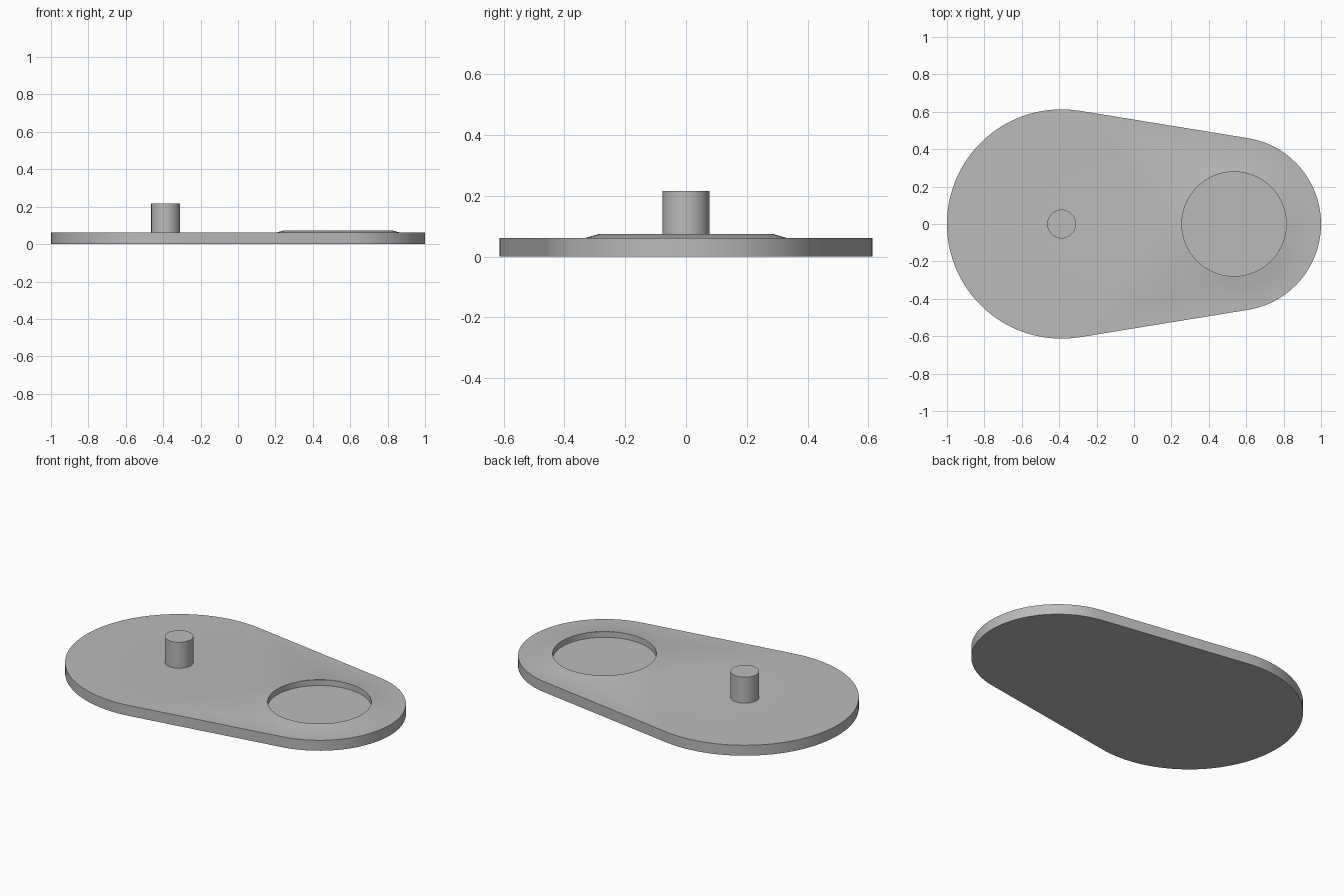
import bpy, bmesh, math

cube = bpy.data.objects.get("Cube")
if cube:
    bpy.data.objects.remove(cube, do_unlink=True)

BIG_X, BIG_R = -0.387, 0.613
SMALL_X, SMALL_R = 0.535, 0.465
PLATE_Z, RIM_Z, FLOOR_Z, PEG_Z = 0.062, 0.074, 0.04, 0.216
SEGMENTS = 96

grey = bpy.data.materials.new("plain grey")
grey.use_nodes = True
colour = (0.5, 0.5, 0.5, 1)
grey.diffuse_color = colour
grey.node_tree.nodes["Principled BSDF"].inputs["Base Color"].default_value = colour


def arc(cx, r, start, end, n):
    angles = [start + (end - start) * i / n for i in range(n + 1)]
    return [(cx + r * math.cos(a), r * math.sin(a)) for a in angles]


def add_loop(bm, points, z):
    return [bm.verts.new((x, y, z)) for x, y in points]


def bridge(bm, low, high):
    for i in range(len(low)):
        j = (i + 1) % len(low)
        bm.faces.new((low[i], low[j], high[j], high[i]))


def loop_edges(bm, loop):
    return [bm.edges.get((loop[i - 1], loop[i])) for i in range(len(loop))]


def finish(bm, name):
    bmesh.ops.recalc_face_normals(bm, faces=bm.faces)
    mesh = bpy.data.meshes.new(name)
    bm.to_mesh(mesh)
    bm.free()
    mesh.materials.append(grey)
    obj = bpy.data.objects.new(name, mesh)
    bpy.context.collection.objects.link(obj)
    bpy.ops.object.select_all(action="DESELECT")
    obj.select_set(True)
    bpy.context.view_layer.objects.active = obj
    bpy.ops.object.shade_smooth_by_angle(angle=math.radians(30))


# Tapered plate: two round ends joined by their common tangents
t = math.acos((BIG_R - SMALL_R) / (SMALL_X - BIG_X))
outline = (arc(SMALL_X, SMALL_R, -t, t, 48)
           + arc(BIG_X, BIG_R, t, 2 * math.pi - t, 64))
bm = bmesh.new()
bottom = add_loop(bm, outline, 0)
top = add_loop(bm, outline, PLATE_Z)
bm.faces.new(bottom)
bridge(bm, bottom, top)

# Raised sloping rim around the round recess
profile = [(0.33, PLATE_Z), (0.288, RIM_Z), (0.279, RIM_Z), (0.279, FLOOR_Z)]
rings = [add_loop(bm, arc(SMALL_X, r, 0, 2 * math.pi, SEGMENTS)[:-1], z)
         for r, z in profile]
for low, high in zip(rings, rings[1:]):
    bridge(bm, low, high)
bm.faces.new(rings[-1])

# Flat top surface between the outline and the rim
bmesh.ops.triangle_fill(bm, use_beauty=True, normal=(0, 0, 1),
                        edges=loop_edges(bm, top) + loop_edges(bm, rings[0]))
finish(bm, "plate")

# Upright peg at the wide end
bm = bmesh.new()
circle = arc(BIG_X, 0.077, 0, 2 * math.pi, 48)[:-1]
base = add_loop(bm, circle, PLATE_Z)
cap = add_loop(bm, circle, PEG_Z)
bridge(bm, base, cap)
bm.faces.new(cap)
finish(bm, "peg")
